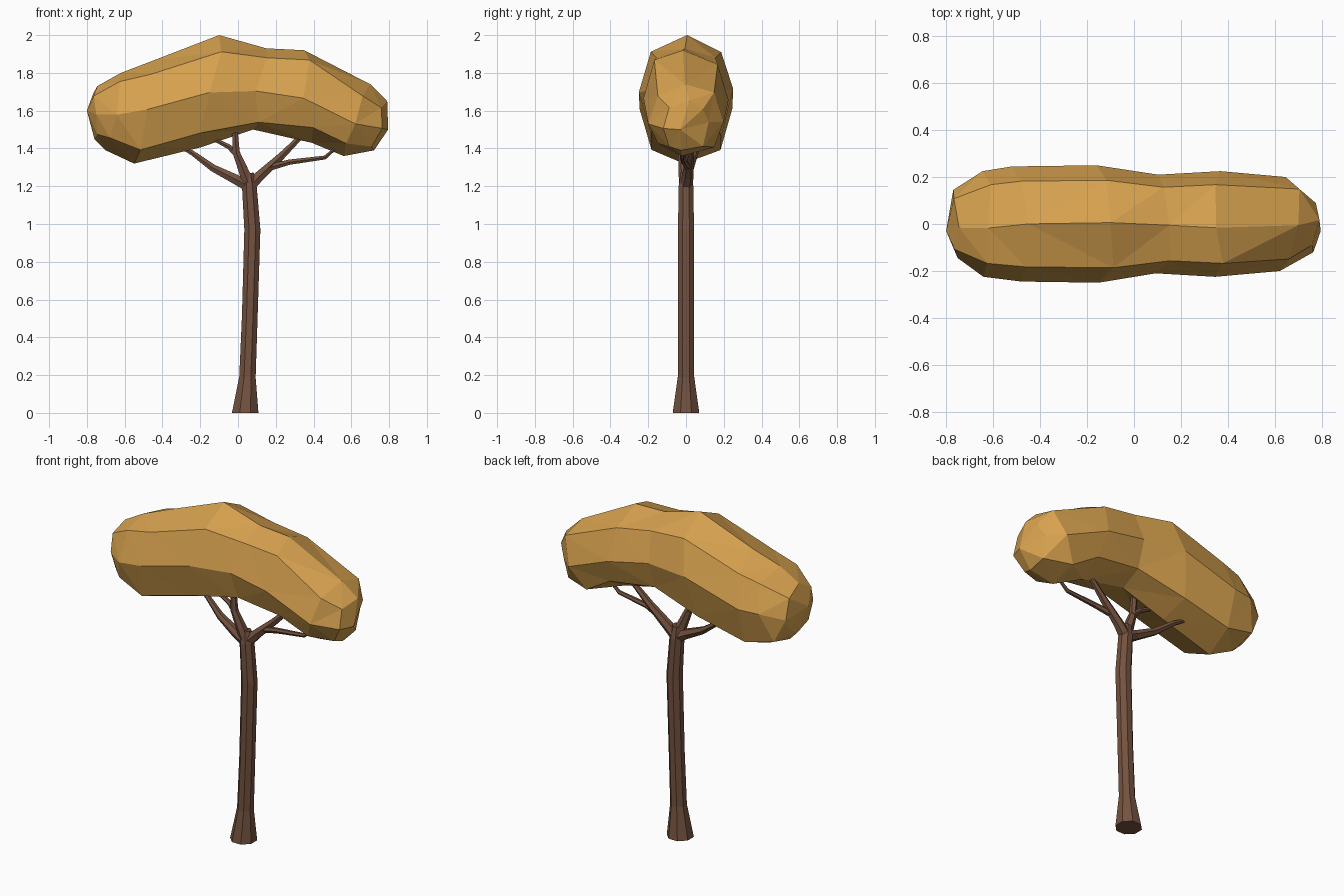
import bpy, bmesh, math, random
from mathutils import Vector

if "Cube" in bpy.data.objects:
    bpy.data.objects.remove(bpy.data.objects["Cube"])

random.seed(4)

def material(name, rgb):
    m = bpy.data.materials.new(name)
    m.diffuse_color = (*rgb, 1)
    m.use_nodes = True
    m.node_tree.nodes["Principled BSDF"].inputs["Base Color"].default_value = m.diffuse_color
    return m

LEAF = material("ochre leaves", (0.68, 0.36, 0.078))
BARK = material("brown bark", (0.175, 0.085, 0.05))

def loft(name, rings, mat, tips=None, triangulate=False):
    """Skin a list of equal-length point rings, closed by flat caps or tip points."""
    bm = bmesh.new()
    loops = [[bm.verts.new(p) for p in r] for r in rings]
    n = len(loops[0])
    for a, b in zip(loops, loops[1:]):
        for i in range(n):
            j = (i + 1) % n
            bm.faces.new((a[i], a[j], b[j], b[i]))
    for k, loop in enumerate((loops[0], loops[-1])):
        if tips:
            t = bm.verts.new(tips[k])
            for i in range(n):
                bm.faces.new((loop[i], loop[(i + 1) % n], t))
        else:
            bm.faces.new(loop)
    if triangulate:
        bmesh.ops.triangulate(bm, faces=bm.faces[:])
    bmesh.ops.recalc_face_normals(bm, faces=bm.faces[:])
    me = bpy.data.meshes.new(name)
    bm.to_mesh(me)
    bm.free()
    me.materials.append(mat)
    ob = bpy.data.objects.new(name, me)
    bpy.context.collection.objects.link(ob)
    return ob

def tube(name, path, sides):
    """Tapered tube through (x, y, z, radius) points."""
    pts = [Vector(p[:3]) for p in path]
    rings = []
    for i, p in enumerate(pts):
        d = (pts[min(i + 1, len(pts) - 1)] - pts[max(i - 1, 0)]).normalized()
        if i == 0 and p.z == 0:
            d = Vector((0, 0, 1))
        v = Vector((0, 1, 0))
        u = v.cross(d).normalized()
        v = d.cross(u)
        r = path[i][3]
        rings.append([p + r * (math.cos(a) * u + math.sin(a) * v)
                      for a in (2 * math.pi * (k + 0.5) / sides for k in range(sides))])
    return loft(name, rings, BARK)

# Trunk with a flared foot
tube("trunk", [(0.038, 0, 0, 0.076), (0.05, 0, 0.19, 0.047), (0.062, 0, 0.5, 0.045),
               (0.076, 0, 0.97, 0.046), (0.06, 0, 1.2, 0.042), (0.055, 0, 1.27, 0.03)], 8)

# Branches
branches = {
    "left_branch": [(0.06, 0, 1.2, 0.036), (-0.01, 0.0, 1.235, 0.03),
                    (-0.13, 0.02, 1.295, 0.022), (-0.24, 0.05, 1.375, 0.015), (-0.36, 0.07, 1.44, 0.007)],
    "middle_branch": [(0.06, 0, 1.2, 0.036), (0.03, -0.01, 1.28, 0.03),
                      (-0.01, -0.02, 1.38, 0.022), (-0.02, -0.02, 1.56, 0.014)],
    "middle_twig": [(0.0, -0.015, 1.365, 0.02), (-0.05, -0.01, 1.41, 0.015), (-0.15, 0.0, 1.46, 0.01)],
    "right_branch": [(0.06, 0, 1.2, 0.036), (0.12, 0.01, 1.26, 0.03),
                     (0.23, 0.02, 1.36, 0.022), (0.37, 0.03, 1.5, 0.013)],
    "right_twig": [(0.17, 0.01, 1.3, 0.02), (0.27, -0.01, 1.327, 0.016),
                   (0.46, -0.02, 1.352, 0.012), (0.55, -0.02, 1.43, 0.007)],
}
for name, path in branches.items():
    tube(name, path, 6)

# Canopy: bent faceted pod; each section is top x, top z, bottom x, bottom z, half width
sections = [(-0.745, 1.73, -0.76, 1.45, 0.145), (-0.62, 1.80, -0.70, 1.39, 0.225),
            (-0.45, 1.865, -0.55, 1.32, 0.245), (-0.10, 2.0, -0.20, 1.405, 0.25),
            (0.15, 1.93, 0.08, 1.50, 0.21), (0.35, 1.92, 0.39, 1.43, 0.225),
            (0.70, 1.74, 0.56, 1.36, 0.20), (0.79, 1.65, 0.72, 1.39, 0.12)]
rings = []
for tx, tz, bx, bz, w in sections:
    top, bot = Vector((tx, 0, tz)), Vector((bx, 0, bz))
    mid, half = (top + bot) / 2, (top - bot) / 2
    ring = []
    for k in range(8):
        c, s = math.cos(k * math.pi / 4), math.sin(k * math.pi / 4)
        c, s = (math.copysign(abs(q) ** 0.85, q) if abs(q) > 1e-6 else 0 for q in (c, s))
        p = mid + half * c + Vector((0, w * s, 0))
        if k % 4:      # uneven facets on the flanks
            p += Vector((random.uniform(-0.025, 0.025), 0, random.uniform(-0.02, 0.02)))
        else:
            p.y += random.uniform(-0.03, 0.03)
        ring.append(p)
    rings.append(ring)
loft("canopy", rings, LEAF, tips=[(-0.8, -0.03, 1.6), (0.795, -0.03, 1.5)], triangulate=True)
